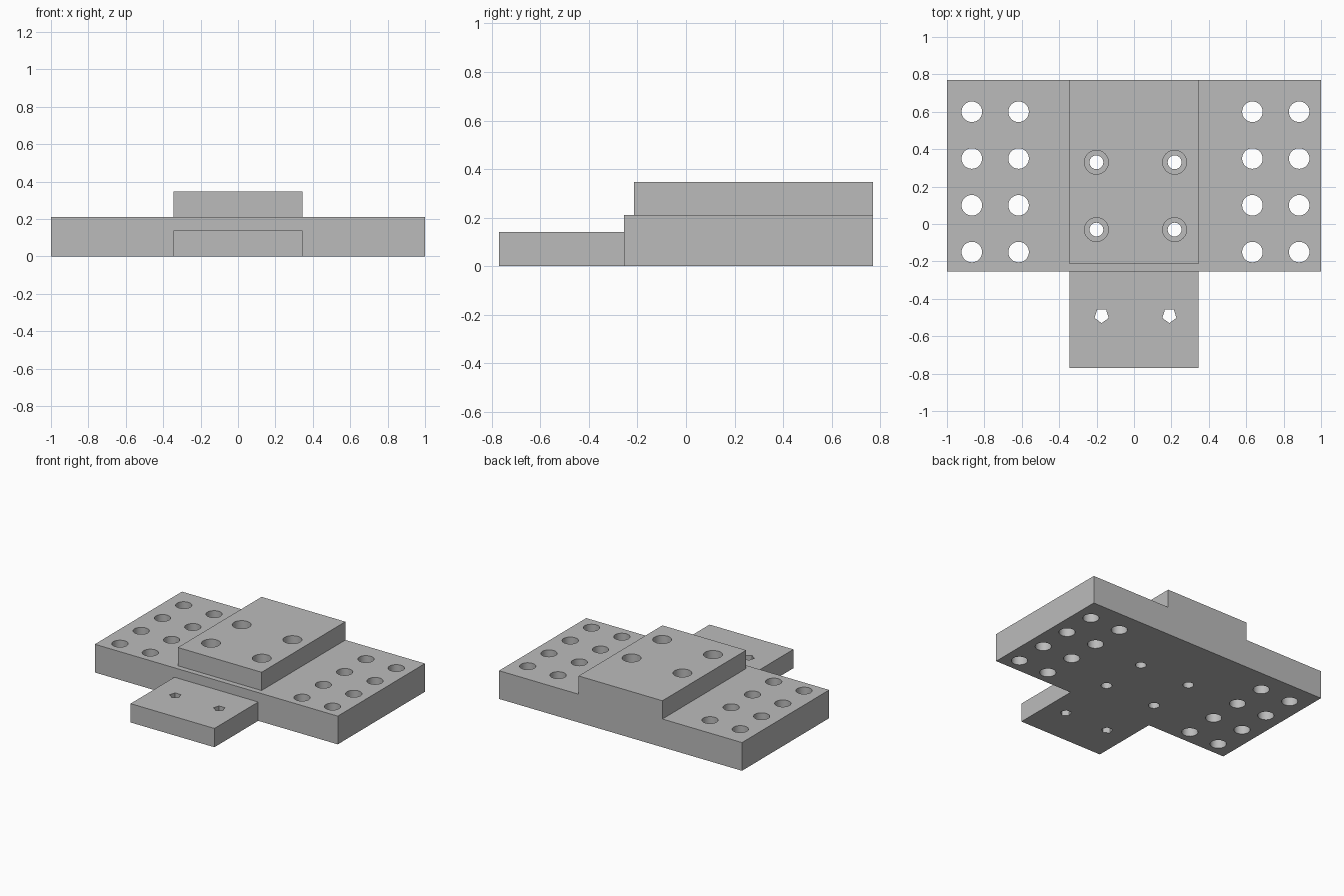
import bpy, bmesh
from math import pi
from mathutils import Matrix

cube = bpy.data.objects.get("Cube")
if cube:
    bpy.data.objects.remove(cube, do_unlink=True)

metal = bpy.data.materials.new("plain grey metal")
metal.use_nodes = True
grey = (0.5, 0.5, 0.5, 1)
metal.diffuse_color = grey
metal.node_tree.nodes["Principled BSDF"].inputs["Base Color"].default_value = grey


def finish(bm, name):
    mesh = bpy.data.meshes.new(name)
    bm.to_mesh(mesh)
    bm.free()
    mesh.materials.append(metal)
    obj = bpy.data.objects.new(name, mesh)
    bpy.context.collection.objects.link(obj)
    return obj


def block(name, half_x, y, z):
    """Box centred across the width, with y and z given as ranges."""
    bm = bmesh.new()
    bmesh.ops.create_cube(bm, size=1)
    bmesh.ops.scale(bm, vec=(2 * half_x, y[1] - y[0], z[1] - z[0]), verts=bm.verts)
    bmesh.ops.translate(bm, vec=(0, sum(y) / 2, sum(z) / 2), verts=bm.verts)
    return finish(bm, name)


def drill(part, xs, ys, radius, bottom=-0.1, sides=32, turn=0):
    """Cut a grid of upright holes, mirrored about the hole centre line."""
    bm = bmesh.new()
    top = 0.5
    for x in xs:
        for side in (-1, 1):
            for y in ys:
                place = Matrix.Translation((hole_centre + side * x, y, (top + bottom) / 2))
                bmesh.ops.create_cone(bm, cap_ends=True, segments=sides,
                                      radius1=radius, radius2=radius, depth=top - bottom,
                                      matrix=place @ Matrix.Rotation(turn, 4, "Z"))
    cutter = finish(bm, "hole_cutter")
    cutter.hide_render = True
    mod = part.modifiers.new("holes", "BOOLEAN")
    mod.operation = "DIFFERENCE"
    mod.solver = "EXACT"
    mod.object = cutter
    bpy.context.view_layer.objects.active = part
    bpy.ops.object.modifier_apply(modifier=mod.name)
    bpy.data.objects.remove(cutter, do_unlink=True)


hole_centre = 0.008
base_top = 0.21

# Main blocks
base = block("base_plate", 1, (-0.255, 0.77), (0, base_top))
platform = block("raised_platform", 0.345, (-0.215, 0.77), (base_top, 0.346))
tongue = block("front_tongue", 0.345, (-0.77, -0.255), (0, 0.14))

# Mounting holes in both wings
drill(base, (0.625, 0.875), [-0.15 + 0.25 * i for i in range(4)], 0.055)

# Counterbored screw holes through the platform and base
screw_rows = (-0.03, 0.33)
drill(platform, (0.209,), screw_rows, 0.064)
drill(base, (0.209,), screw_rows, 0.037)

# Five-sided holes in the tongue
drill(tongue, (0.181,), (-0.49,), 0.04, sides=5, turn=pi)

# Smooth hole walls, sharp rims; the five-sided holes stay flat
for part in (base, platform, tongue):
    bpy.ops.object.select_all(action="DESELECT")
    part.select_set(True)
    bpy.context.view_layer.objects.active = part
    bpy.ops.object.shade_smooth_by_angle(angle=pi / 6)
